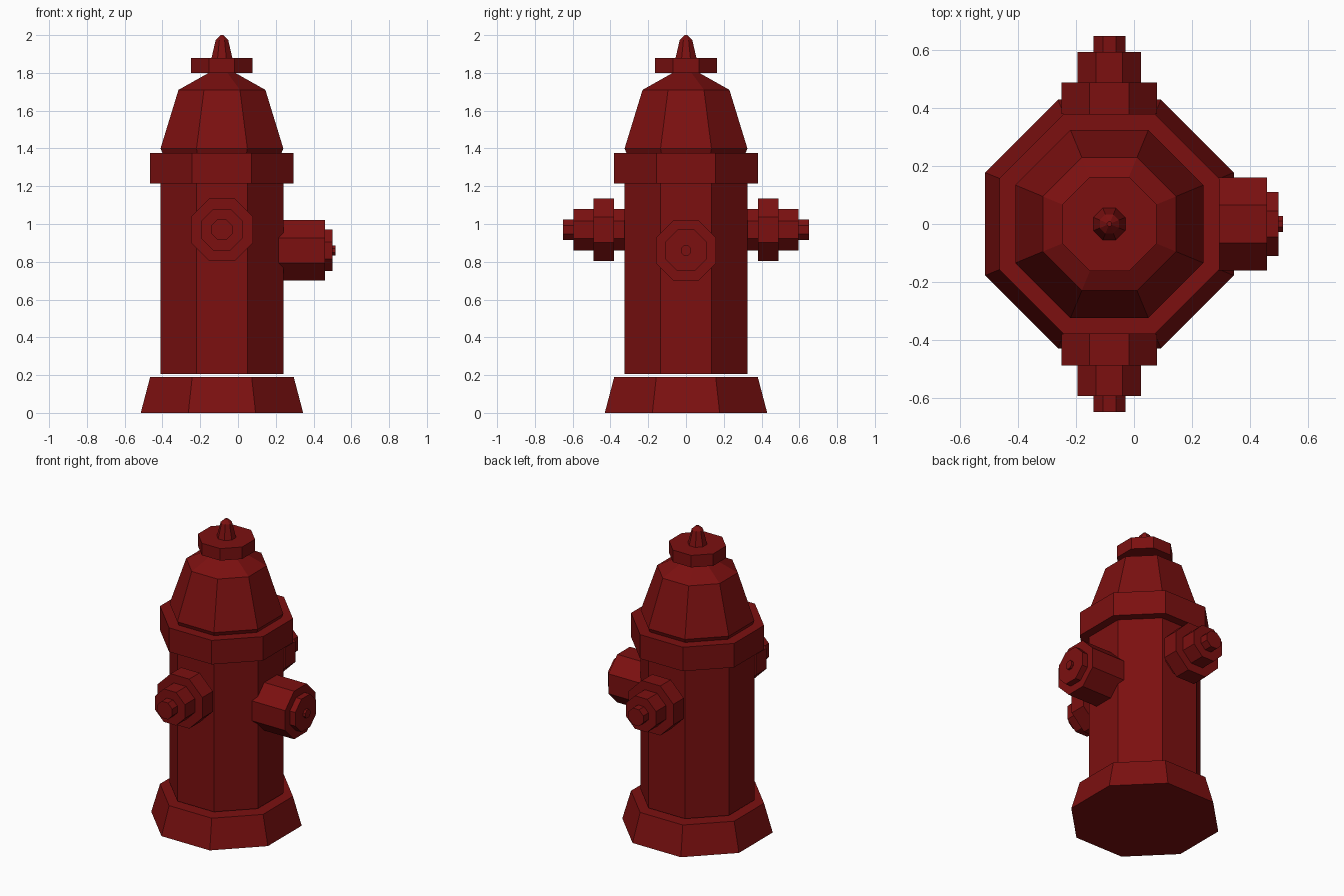
import bpy, bmesh, math
from mathutils import Matrix, Vector

if "Cube" in bpy.data.objects:
    bpy.data.objects.remove(bpy.data.objects["Cube"])

CX = -0.085  # the barrel axis sits left of centre because of the big outlet

red = bpy.data.materials.new("dark red paint")
red.diffuse_color = (0.2, 0.005, 0.005, 1)
red.use_nodes = True
red.node_tree.nodes["Principled BSDF"].inputs["Base Color"].default_value = red.diffuse_color


def lathe(name, profile, origin=(CX, 0, 0), axis=(0, 0, 1), sides=8):
    """Closed flat-sided turning; profile is (flat-to-centre radius, distance along axis)."""
    bm = bmesh.new()
    rings = []
    for r, h in profile:
        R = r / math.cos(math.pi / sides)
        rings.append([bm.verts.new((R * math.cos((i + 0.5) * 2 * math.pi / sides),
                                    R * math.sin((i + 0.5) * 2 * math.pi / sides), h))
                      for i in range(sides)])
    for a, b in zip(rings, rings[1:]):
        for i in range(sides):
            j = (i + 1) % sides
            bm.faces.new((a[i], a[j], b[j], b[i]))
    bm.faces.new(rings[0][::-1])
    bm.faces.new(rings[-1])
    turn = Vector((0, 0, 1)).rotation_difference(Vector(axis)).to_matrix().to_4x4()
    bmesh.ops.transform(bm, matrix=Matrix.Translation(origin) @ turn, verts=bm.verts)
    bmesh.ops.recalc_face_normals(bm, faces=bm.faces)
    me = bpy.data.meshes.new(name)
    bm.to_mesh(me)
    bm.free()
    me.materials.append(red)
    ob = bpy.data.objects.new(name, me)
    bpy.context.collection.objects.link(ob)
    return ob


# Flared foot, with a thin gap below the barrel
lathe("base", [(0.43, 0), (0.38, 0.19)])

# Barrel and the collar around its top
lathe("barrel", [(0.325, 0.205), (0.325, 1.215)])
lathe("collar", [(0.38, 1.215), (0.38, 1.375)])

# Bonnet with undercut neck, and shallow shoulder
lathe("bonnet", [(0.315, 1.375), (0.325, 1.40), (0.23, 1.71), (0.07, 1.80)])

# Cap plate and operating nut
lathe("cap_plate", [(0.163, 1.80), (0.163, 1.88)])
lathe("top_nut", [(0.055, 1.88), (0.033, 1.975), (0.008, 2.0)])

# Stepped hose outlets on front and back
for side, s in (("front", -1), ("back", 1)):
    lathe(side + "_hose_outlet",
          [(0.11, 0.30), (0.11, 0.38), (0.165, 0.38), (0.165, 0.49),
           (0.11, 0.49), (0.11, 0.595), (0.055, 0.595), (0.055, 0.65)],
          origin=(CX, 0, 0.97), axis=(0, s, 0))

# Large pumper outlet on the right
lathe("pumper_outlet",
      [(0.16, 0.21), (0.16, 0.46), (0.11, 0.46), (0.11, 0.50), (0.027, 0.50), (0.027, 0.515)],
      origin=(0, 0, 0.86), axis=(1, 0, 0))
